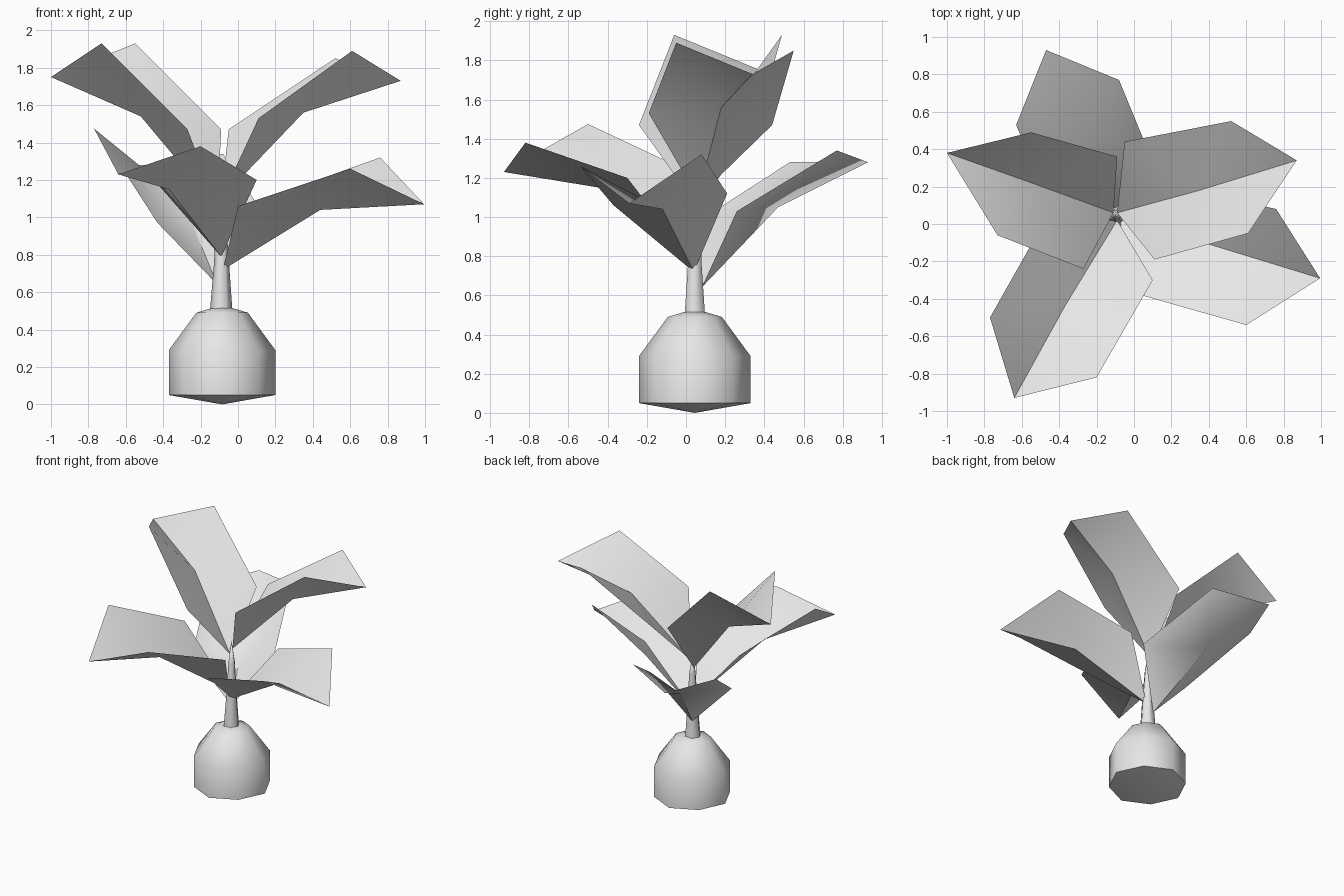
import bpy
import bmesh
from math import cos, sin, pi, radians

old_cube = bpy.data.objects.get("Cube")
if old_cube:
    bpy.data.objects.remove(old_cube, do_unlink=True)

# One plain grey for the whole plant
grey = bpy.data.materials.new("plain_grey")
grey.use_nodes = True
grey.diffuse_color = (0.8, 0.8, 0.8, 1)
grey.node_tree.nodes["Principled BSDF"].inputs["Base Color"].default_value = grey.diffuse_color


def finish(name, bm, angle):
    """Turn a bmesh into a named, smooth shaded object."""
    mesh = bpy.data.meshes.new(name)
    bm.to_mesh(mesh)
    bm.free()
    mesh.materials.append(grey)
    obj = bpy.data.objects.new(name, mesh)
    bpy.context.collection.objects.link(obj)
    bpy.ops.object.select_all(action="DESELECT")
    obj.select_set(True)
    bpy.context.view_layer.objects.active = obj
    bpy.ops.object.shade_smooth_by_angle(angle=radians(angle))
    return obj


def lathe(name, sides, rings, angle, diagonal=1.0):
    """Loft rings of (x, y, z, radius); a zero radius closes to a point."""
    bm = bmesh.new()
    loops = []
    for x, y, z, radius in rings:
        loop = []
        for i in range(sides):
            turn = 2 * pi * i / sides
            r = radius * (diagonal if i % 2 else 1.0)
            loop.append(bm.verts.new((x + r * cos(turn), y + r * sin(turn), z)))
        loops.append(loop)
    for low, high in zip(loops, loops[1:]):
        for i in range(sides):
            j = (i + 1) % sides
            bm.faces.new((low[i], low[j], high[j], high[i]))
    bmesh.ops.remove_doubles(bm, verts=bm.verts[:], dist=0.0005)
    bmesh.ops.recalc_face_normals(bm, faces=bm.faces[:])
    return finish(name, bm, angle)


def leaf(name, base, fold, tip, left, right):
    """Hexagonal blade folded along its midrib; each side is (inner, outer)."""
    bm = bmesh.new()
    b, m, t = [bm.verts.new(p) for p in (base, fold, tip)]
    for side, flip in ((left, False), (right, True)):
        inner, outer = [bm.verts.new(p) for p in side]
        for tri in ((b, m, inner), (m, outer, inner), (m, t, outer)):
            bm.faces.new(tri[::-1] if flip else tri)
    return finish(name, bm, 60)


# Bulb with a shallow pointed underside
CX, CY = -0.085, 0.045
bulb_profile = [(0, 0), (0.05, 0.285), (0.29, 0.285), (0.49, 0.138), (0.515, 0.055), (0.515, 0)]
lathe("bulb", 8, [(CX, CY, z, r) for z, r in bulb_profile], 55, 0.96)

# Tapering stem
lathe("stem", 6, [
    (-0.09, CY, 0.5, 0.06),
    (-0.088, CY, 0.76, 0.04),
    (-0.09, 0.05, 1.0, 0.025),
    (-0.1, 0.06, 1.16, 0),
], 60)

# Lower leaves
leaf("front_leaf", (-0.09, 0.02, 0.79), (-0.37, -0.44, 1.15), (-0.64, -0.93, 1.23),
     left=((0.1, -0.3, 1.2), (-0.2, -0.82, 1.38)),
     right=((-0.476, 0.02, 1.23), (-0.77, -0.5, 1.475)))
leaf("left_leaf", (-0.08, 0.04, 0.72), (0.44, -0.12, 1.04), (0.995, -0.29, 1.07),
     left=((0.2, 0.21, 1.12), (0.76, 0.08, 1.32)),
     right=((0.0, -0.37, 1.06), (0.6, -0.54, 1.26)))
leaf("back_leaf", (-0.11, 0.08, 0.64), (-0.28, 0.47, 1.05), (-0.47, 0.93, 1.28),
     left=((-0.43, 0.05, 0.97), (-0.63, 0.53, 1.28)),
     right=((0.13, 0.26, 1.03), (-0.08, 0.77, 1.34)))

# Upper leaves
leaf("upper_left_leaf", (-0.09, 0.06, 1.1), (0.35, 0.18, 1.56), (0.87, 0.34, 1.73),
     left=((-0.05, 0.44, 1.47), (0.52, 0.55, 1.85)),
     right=((0.11, -0.19, 1.53), (0.61, -0.05, 1.89)))
leaf("upper_right_leaf", (-0.11, 0.06, 1.05), (-0.52, 0.21, 1.54), (-1.0, 0.38, 1.75),
     left=((-0.27, -0.24, 1.47), (-0.73, -0.06, 1.93)),
     right=((-0.09, 0.36, 1.47), (-0.55, 0.49, 1.93)))
